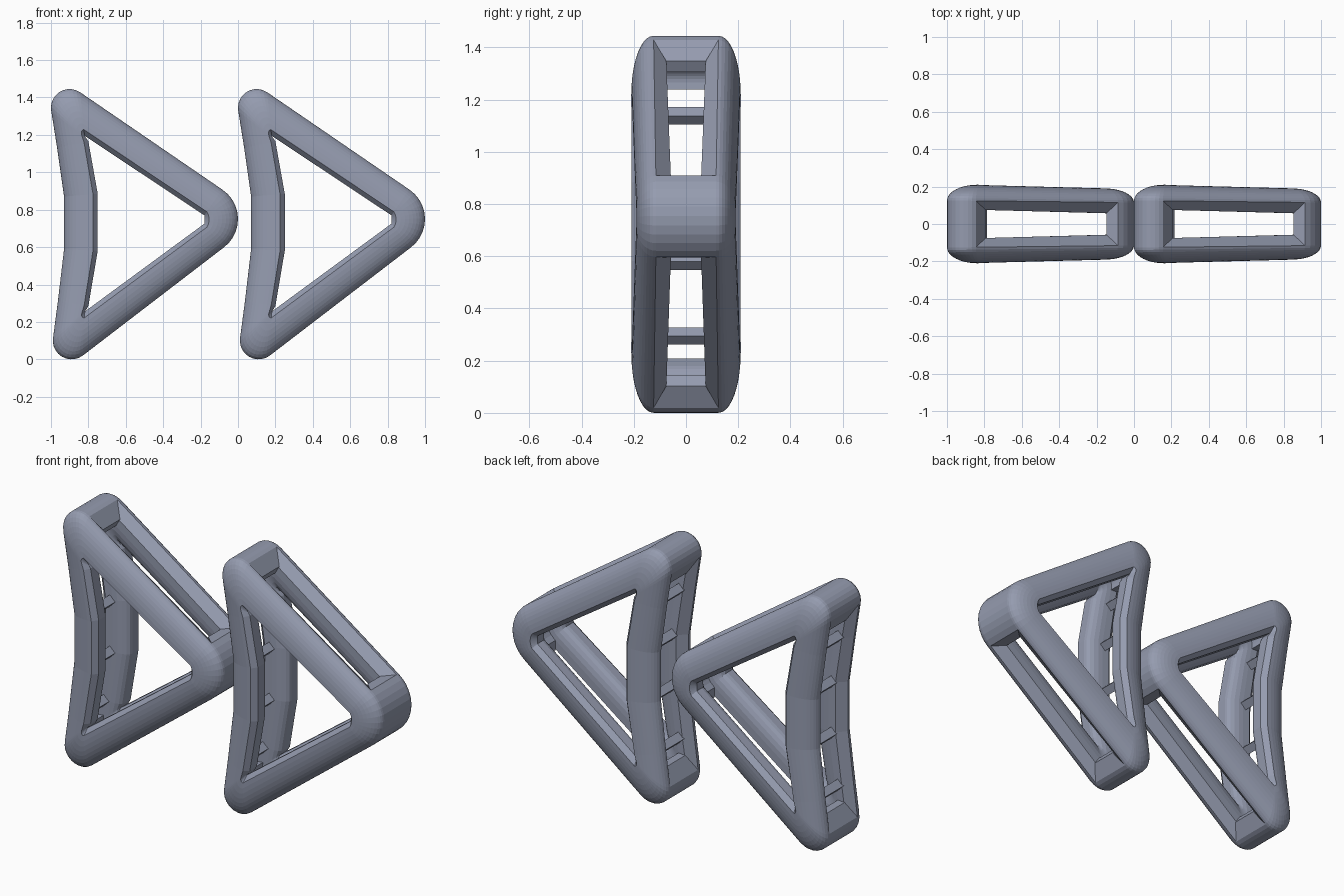
import bpy, bmesh, math
from mathutils import Vector, Matrix

if "Cube" in bpy.data.objects:
    bpy.data.objects.remove(bpy.data.objects["Cube"])

mat = bpy.data.materials.new("slate grey")
mat.diffuse_color = (0.30, 0.33, 0.43, 1)
mat.use_nodes = True
mat.node_tree.nodes["Principled BSDF"].inputs["Base Color"].default_value = mat.diffuse_color

SEG = 10  # steps across each rail and around each corner


def arc(cx, cz, r, a0, a1, in0, in1):
    """Corner stations: outer arc points paired with inner corner points."""
    out = []
    for i in range(SEG + 1):
        t = i / SEG
        a = math.radians(a0 + (a1 - a0) * t)
        out.append((Vector((cx + r * math.cos(a), cz + r * math.sin(a))),
                    Vector(in0).lerp(Vector(in1), t)))
    return out


# Triangle outline as (outer, inner) stations in the x-z plane
nose = arc(-0.19, 0.75, 0.19, -53.8, 56.6, (-0.18, 0.725), (-0.18, 0.77))
top = arc(-0.9, 1.345, 0.1, 56.6, 190, (-0.82, 1.195), (-0.81, 1.18))
side = [(Vector(o), Vector(i)) for o, i in (
    ((-0.967, 1.13), (-0.80, 1.165)), ((-0.93, 0.87), (-0.75, 0.885)),
    ((-0.93, 0.59), (-0.75, 0.58)), ((-0.963, 0.31), (-0.80, 0.285)))]
bottom = arc(-0.89, 0.1, 0.1, 170, 306.2, (-0.81, 0.268), (-0.82, 0.255))
stations = nose + top + side + bottom


def widths(st):
    """Half slot, edge and crown widths, tapering towards the nose."""
    f = min(1, max(0, ((st[0].x + st[1].x) / 2 + 0.9) / 0.8))
    return 0.078 - 0.022 * f, 0.125 - 0.01 * f, 0.21 - 0.02 * f


def at(st, u, y, shift=Vector((0, 0))):
    p = st[0].lerp(st[1], u) + shift
    return (p.x, y, p.y)


def rail_ring(st, sign):
    """Outside rises to a crown near the hole; bevelled slot wall inside."""
    s, edge, crown = widths(st)
    pts = []
    for i in range(SEG + 1):
        a = math.pi / 2 * i / SEG
        pts.append(at(st, 0.86 * (1 - math.cos(a)), sign * (edge + (crown - edge) * math.sin(a))))
    pts.append(at(st, 1, sign * (crown - 0.03)))
    for i in range(6):
        a = math.pi / 2 * i / 5
        pts.append(at(st, 0.5 + 0.5 * math.cos(a), sign * (edge - (edge - s) * math.sin(a))))
    pts.append(at(st, 0.25, sign * s))
    return pts


def plug_ring(st, shift=Vector((0, 0))):
    s, edge, _ = widths(st)
    return [at(st, 0, -edge), at(st, 0, edge), at(st, 0.25, s, shift), at(st, 0.5, s, shift * 0.3),
            at(st, 0.5, -s, shift * 0.3), at(st, 0.25, -s, shift)]


def corner_rings(sts):
    """Corner wall whose two ends are bevelled along the beams."""
    rings = [plug_ring(s) for s in sts]
    for k, other in ((0, 1), (-1, -2)):
        d = (sts[k][0] - sts[other][0]).normalized() * 0.05
        rings[k] = plug_ring(sts[k], d)
    return rings


def loft(bm, rings, closed):
    rows = [[bm.verts.new(p) for p in r] for r in rings]
    n = len(rows[0])
    for k in range(len(rows) if closed else len(rows) - 1):
        a, b = rows[k], rows[(k + 1) % len(rows)]
        for i in range(n):
            j = (i + 1) % n
            bm.faces.new((a[i], a[j], b[j], b[i]))
    if not closed:
        for r in (rows[0], rows[-1]):
            for q in ((0, 1, 2, 5), (5, 2, 3, 4)):
                bm.faces.new([r[i] for i in q])


def add_part(name, build):
    """One mesh shared by the left and right triangle."""
    bm = bmesh.new()
    build(bm)
    bmesh.ops.recalc_face_normals(bm, faces=bm.faces)
    me = bpy.data.meshes.new(name)
    bm.to_mesh(me)
    bm.free()
    me.materials.append(mat)
    for label, x in (("left", 0), ("right", 1)):
        ob = bpy.data.objects.new(f"{label}_{name}", me)
        ob.location.x = x
        bpy.context.collection.objects.link(ob)


# Front and back rails
add_part("front_rail", lambda bm: loft(bm, [rail_ring(s, -1) for s in stations], True))
add_part("back_rail", lambda bm: loft(bm, [rail_ring(s, 1) for s in stations], True))

# Outer walls joining the rails at the three corners
for nm, sts in (("nose_wall", nose), ("top_wall", top), ("bottom_wall", bottom)):
    add_part(nm, lambda bm, sts=sts: loft(bm, corner_rings(sts), False))


# Small cross bars joining the side rails
def bars(bm):
    for st in side:
        c = Vector(at(st, 0.4, 0)) - Vector((0, 0, 0.006))
        rot = Matrix.Rotation(math.pi / 2, 4, 'X')
        bmesh.ops.create_cone(bm, cap_ends=True, segments=4, radius1=0.033, radius2=0.033,
                              depth=0.2, matrix=Matrix.Translation(c) @ rot)


add_part("cross_bars", bars)
